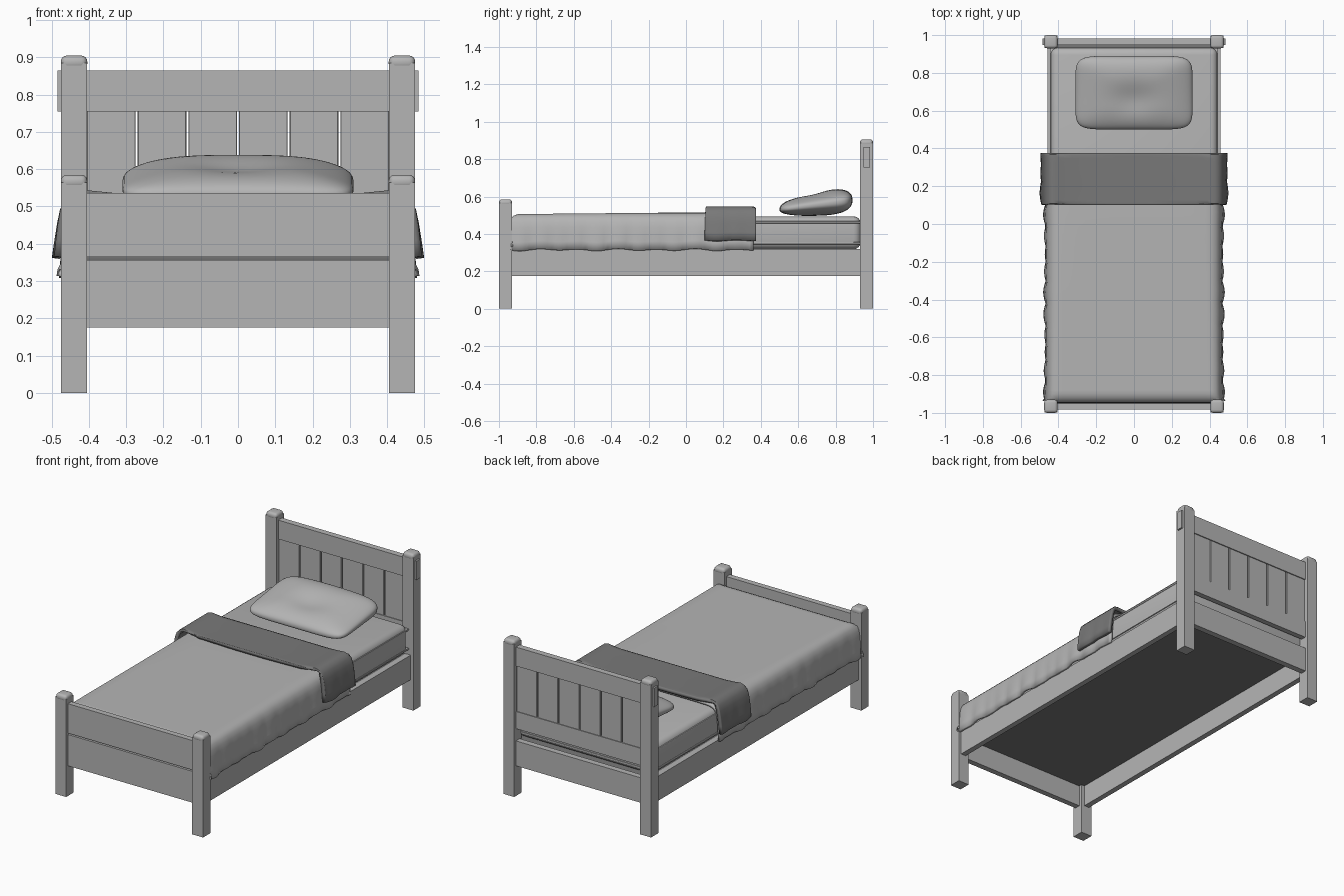
import bpy, bmesh, math
from mathutils import Vector

if "Cube" in bpy.data.objects:
    bpy.data.objects.remove(bpy.data.objects["Cube"], do_unlink=True)


def material(name, value):
    m = bpy.data.materials.new(name)
    m.use_nodes = True
    colour = (value, value, value, 1)
    m.diffuse_color = colour
    m.node_tree.nodes["Principled BSDF"].inputs["Base Color"].default_value = colour
    return m


LIGHT = material("light_grey", 0.46)
DARK = material("dark_grey", 0.19)


def finish(name, bm, mat, smooth=True):
    bmesh.ops.recalc_face_normals(bm, faces=bm.faces)
    mesh = bpy.data.meshes.new(name)
    bm.to_mesh(mesh)
    bm.free()
    ob = bpy.data.objects.new(name, mesh)
    bpy.context.collection.objects.link(ob)
    mesh.materials.append(mat)
    if smooth:
        bpy.ops.object.select_all(action="DESELECT")
        ob.select_set(True)
        bpy.context.view_layer.objects.active = ob
        bpy.ops.object.shade_smooth_by_angle(angle=math.radians(40))
    return ob


def box(name, x, y, z, bevel=0.0, segments=1, mat=LIGHT):
    """Box from (min, max) pairs, with optional rounded edges."""
    bm = bmesh.new()
    bmesh.ops.create_cube(bm, size=1)
    for v in bm.verts:
        v.co = Vector((a[0] + (c + 0.5) * (a[1] - a[0])) for a, c in zip((x, y, z), v.co))
    if bevel:
        bmesh.ops.bevel(bm, geom=bm.edges[:], offset=bevel, segments=segments,
                        profile=0.5, affect="EDGES")
    return finish(name, bm, mat, segments > 1)


def cloth(name, section, rows, wave, mat, thickness):
    """Sheet swept along y; rows are (y, highest z), wave sways and scallops the hem."""
    bm = bmesh.new()
    top = max(p[1] for p in section)
    low = min(p[1] for p in section)
    full = section + [(-x, z) for x, z in reversed(section)]
    grid = []
    for y, cap in rows:
        line = []
        for x, z in full:
            hang = ((top - z) / (top - low)) ** 1.5
            sway = wave * hang * (math.sin(y * 30) + 0.5 * math.sin(y * 17 + 1))
            line.append(bm.verts.new((x + math.copysign(sway, x), y, min(z + sway * 0.5, cap))))
        grid.append(line)
    for a, b in zip(grid, grid[1:]):
        for i in range(len(full) - 1):
            bm.faces.new((a[i], a[i + 1], b[i + 1], b[i]))
    ob = finish(name, bm, mat)
    # Make the sheet face upward, then thicken it inward
    if sum(p.normal.z * p.area for p in ob.data.polygons) < 0:
        ob.data.flip_normals()
    mod = ob.modifiers.new("thickness", "SOLIDIFY")
    mod.thickness = thickness
    mod.offset = -1
    return ob


# Posts with domed caps
for end, y, height in (("head", 0.965, 0.905), ("foot", -0.965, 0.585)):
    for side, x in (("left", 0.44), ("right", -0.44)):
        span = lambda c, r: (c - r, c + r)
        box(f"{end}_post_{side}", span(x, 0.035), span(y, 0.034), (0, height - 0.02))
        box(f"{end}_cap_{side}", span(x, 0.0355), span(y, 0.035),
            (height - 0.038, height), 0.016, 4)

# Headboard: rails and upright boards
box("headboard_top_rail", (-0.485, 0.485), (0.948, 0.983), (0.755, 0.865))
box("headboard_middle_rail", (-0.41, 0.41), (0.95, 0.981), (0.39, 0.49))
box("headboard_bottom_rail", (-0.41, 0.41), (0.948, 0.983), (0.175, 0.32))
pitch = 0.136
for i in range(6):
    x = (i - 2.5) * pitch
    box(f"headboard_slat_{i + 1}", (x - 0.0655, x + 0.0655), (0.954, 0.977), (0.48, 0.76), 0.002)

# Footboard
box("footboard_top_rail", (-0.41, 0.41), (-0.983, -0.95), (0.365, 0.536))
box("footboard_bottom_rail", (-0.41, 0.41), (-0.983, -0.95), (0.175, 0.357))

# Side rails and base
for side, s in (("left", 1), ("right", -1)):
    box(f"side_rail_{side}", tuple(sorted((s * 0.426, s * 0.458))), (-0.94, 0.94), (0.175, 0.318))
box("bed_base", (-0.428, 0.428), (-0.952, 0.95), (0.3, 0.316), mat=DARK)

# Mattress with piping
box("mattress", (-0.443, 0.443), (-0.935, 0.935), (0.318, 0.494), 0.04, 4)
for name, z in (("lower", 0.35), ("upper", 0.462)):
    box(f"mattress_piping_{name}", (-0.446, 0.446), (-0.938, 0.938), (z - 0.006, z + 0.006), 0.005, 2)

# Quilt hanging over the sides and tucked at the foot
quilt_side = [(0.468, 0.315), (0.467, 0.36), (0.466, 0.4), (0.464, 0.435), (0.459, 0.463),
              (0.449, 0.486), (0.433, 0.502), (0.41, 0.511), (0.38, 0.514), (0.3, 0.515), (0.1, 0.515)]
rows = [(-0.935, 0.33), (-0.947, 0.42), (-0.946, 0.465), (-0.938, 0.485), (-0.92, 0.498)]
rows += [(-0.9 + i * 0.02, 0.506 + 0.012 * i / 63) for i in range(64)]
cloth("quilt", quilt_side, rows, 0.009, LIGHT, 0.014)

# Folded throw, fuller along its sides
throw_side = [(0.492, 0.366), (0.488, 0.41), (0.483, 0.455), (0.477, 0.49), (0.466, 0.521),
              (0.448, 0.54), (0.425, 0.547), (0.39, 0.542), (0.33, 0.536), (0.1, 0.535)]
rows = [(0.103, 0.535)] + [(0.108 + i * 0.02, 0.55) for i in range(13)] + [(0.367, 0.545), (0.375, 0.535)]
cloth("throw", throw_side, rows, 0.006, DARK, 0.02)

# Pillow: rounded wedge resting on the mattress, dented toward the front
bm = bmesh.new()
bmesh.ops.create_cube(bm, size=2)
bmesh.ops.subdivide_edges(bm, edges=bm.edges[:], cuts=19, use_grid_fill=True)
for v in bm.verts:
    x, y, z = v.co
    rho = (abs(x) ** 7 + abs(y) ** 7) ** (1 / 7)
    v.co *= (rho ** 2.5 + abs(z) ** 2.5) ** (-1 / 2.5)
    x, y, z = v.co
    dent = 0.3 * math.exp(-7 * x * x - 6 * (y + 0.2) ** 2) + 0.25 * x * x
    middle = 0.555 + 0.025 * y
    half = (0.07 + 0.015 * y) * (1 - dent) if z > 0 else 0.058 + 0.02 * y
    v.co = (x * 0.31, 0.695 + y * 0.195, middle + z * half)
finish("pillow", bm, LIGHT)
